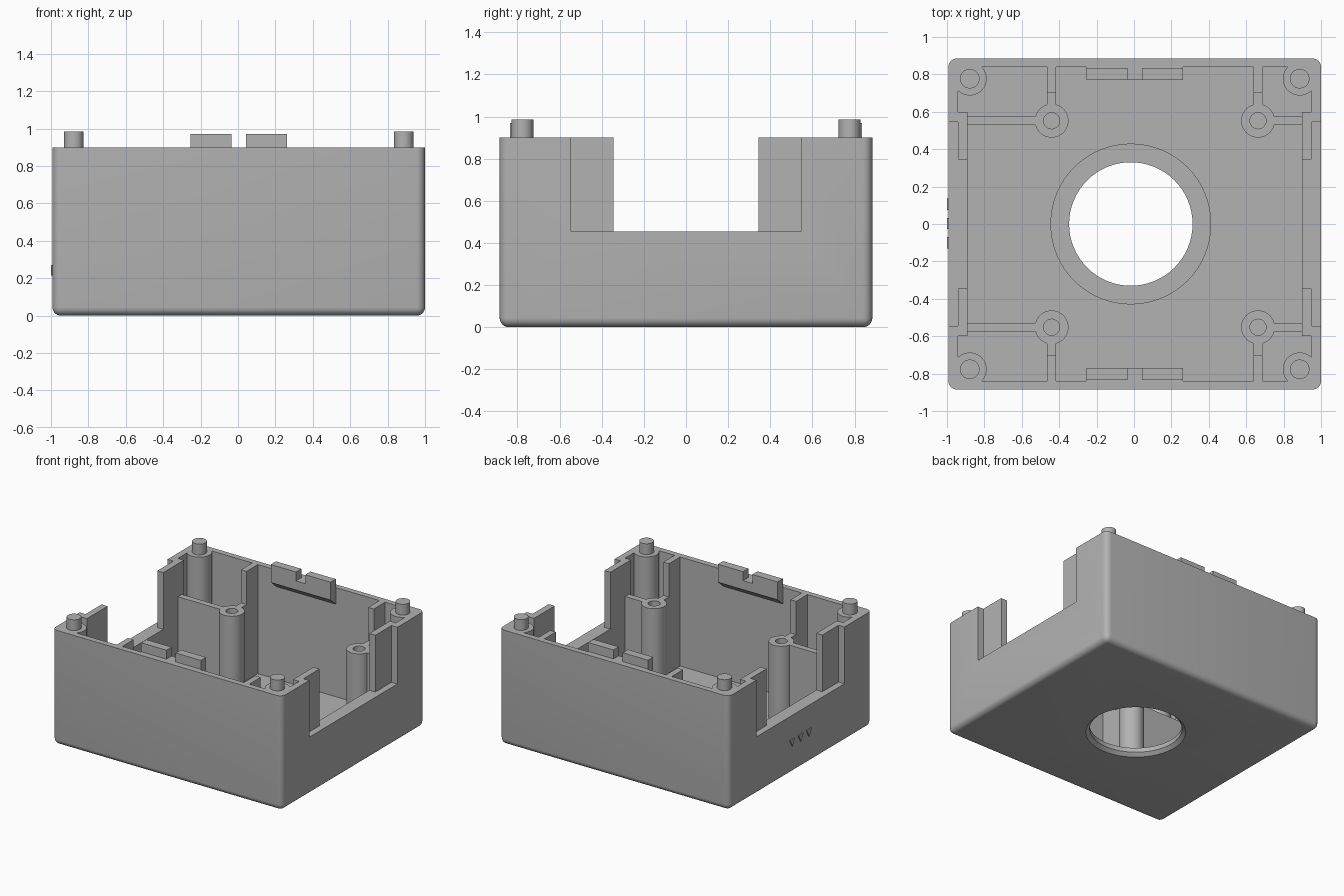
import bpy
import bmesh
import math
from mathutils import Vector

old = bpy.data.objects.get("Cube")
if old:
    bpy.data.objects.remove(old, do_unlink=True)

CX = 0.004                      # middle of the case body
FLOOR, RIM, SILL = 0.045, 0.9, 0.455
OUT_X, OUT_Y = 0.996, 0.885     # outer half sizes
IN_X, IN_Y = 0.945, 0.84        # inner half sizes
LINER_X = 0.893
POST_TOP = 0.64

grey = bpy.data.materials.new("matte grey plastic")
grey.use_nodes = True
GREY = (0.45, 0.45, 0.45, 1)
grey.diffuse_color = GREY
grey.node_tree.nodes["Principled BSDF"].inputs["Base Color"].default_value = GREY


def finish(name, bm, smooth=False):
    bmesh.ops.recalc_face_normals(bm, faces=bm.faces)
    mesh = bpy.data.meshes.new(name)
    bm.to_mesh(mesh)
    bm.free()
    mesh.materials.append(grey)
    ob = bpy.data.objects.new(name, mesh)
    bpy.context.collection.objects.link(ob)
    if smooth:
        shade(ob)
    return ob


def activate(ob):
    bpy.ops.object.select_all(action='DESELECT')
    ob.select_set(True)
    bpy.context.view_layer.objects.active = ob


def shade(ob):
    activate(ob)
    bpy.ops.object.shade_smooth_by_angle(angle=math.radians(30))


def box_bm(lo, hi):
    bm = bmesh.new()
    bmesh.ops.create_cube(bm, size=1)
    lo, hi = Vector(lo), Vector(hi)
    for v in bm.verts:
        v.co = (lo + hi) / 2 + v.co * (hi - lo)
    return bm


def box(name, a, b):
    """Box between any two opposite corners."""
    lo = [min(p) for p in zip(a, b)]
    hi = [max(p) for p in zip(a, b)]
    return finish(name, box_bm(lo, hi))


def prism(name, outline, x0, x1):
    """Extrude a (y, z) outline along x."""
    bm = bmesh.new()
    face = bm.faces.new([bm.verts.new((x0, y, z)) for y, z in outline])
    new = bmesh.ops.extrude_face_region(bm, geom=[face])["geom"]
    moved = [v for v in new if isinstance(v, bmesh.types.BMVert)]
    bmesh.ops.translate(bm, verts=moved, vec=(x1 - x0, 0, 0))
    return finish(name, bm)


def lathe(name, profile, x, y, steps=48, closed=False):
    """Turn an (r, z) profile about a vertical axis at x, y."""
    bm = bmesh.new()
    vs = [bm.verts.new((r, 0, z)) for r, z in profile]
    pairs = list(zip(vs, vs[1:])) + ([(vs[-1], vs[0])] if closed else [])
    es = [bm.edges.new(p) for p in pairs]
    bmesh.ops.spin(bm, geom=vs + es, cent=(0, 0, 0), axis=(0, 0, 1),
                   angle=math.tau, steps=steps)
    bmesh.ops.remove_doubles(bm, verts=bm.verts, dist=1e-5)
    bmesh.ops.translate(bm, verts=bm.verts, vec=(x, y, 0))
    return finish(name, bm, smooth=True)


def cut(ob, cutter):
    mod = ob.modifiers.new("cut", 'BOOLEAN')
    mod.operation, mod.solver, mod.object = 'DIFFERENCE', 'EXACT', cutter
    activate(ob)
    bpy.ops.object.modifier_apply(modifier=mod.name)
    bpy.data.objects.remove(cutter, do_unlink=True)


# Outer shell with rounded uprights and bottom edges
bm = box_bm((CX - OUT_X, -OUT_Y, 0), (CX + OUT_X, OUT_Y, RIM))
edges = [e for e in bm.edges if min(v.co.z for v in e.verts) < 0.01]
bmesh.ops.bevel(bm, geom=edges, offset=0.045, segments=6, profile=0.5,
                affect='EDGES')
shell = finish("case_shell", bm)

# Hollow, side openings and round floor opening
HOLE_X = -0.017
cut(shell, box("cavity", (CX - IN_X, -IN_Y, FLOOR), (CX + IN_X, IN_Y, 2)))
cut(shell, box("side_opening", (-2, -0.545, SILL), (2, 0.545, 2)))
cut(shell, lathe("floor_hole", [(0, -0.1), (0.357, -0.1), (0.357, 0),
                                (0.33, 0.025), (0.33, 0.2), (0, 0.2)],
                 HOLE_X, 0, 64))
shade(shell)

# Low collar around the floor opening
lathe("floor_collar", [(0.33, FLOOR), (0.43, FLOOR), (0.43, 0.06),
                       (0.33, 0.06)], HOLE_X, 0, 64, closed=True)

# Inner side liners, with a narrower opening
liner = [(-0.6, FLOOR), (0.6, FLOOR), (0.6, RIM), (0.345, RIM), (0.345, SILL),
         (-0.345, SILL), (-0.345, RIM), (-0.6, RIM)]
for side, s in (("right", -1), ("left", 1)):
    prism(side + "_liner", liner, CX + s * LINER_X, CX + s * IN_X)

for end, t in (("front", -1), ("back", 1)):
    for side, s, px in (("right", -1, -0.44), ("left", 1, 0.663)):
        tag = end + "_" + side
        # Corner post with locating peg
        lathe(tag + "_corner_post",
              [(0, FLOOR), (0.09, FLOOR), (0.09, RIM), (0.052, RIM),
               (0.052, 0.985), (0, 0.985)], CX + s * 0.882, t * 0.777)
        # Screw post with blind hole
        py = t * 0.552
        lathe(tag + "_screw_post",
              [(0, FLOOR), (0.09, FLOOR), (0.09, POST_TOP), (0.043, POST_TOP),
               (0.043, 0.1), (0, 0.1)], px, py)
        # Ribs tying the screw post to the walls
        box(tag + "_side_rib", (px + s * 0.07, py - 0.024, FLOOR),
            (CX + s * LINER_X, py + 0.024, POST_TOP))
        box(tag + "_low_rib", (px - 0.024, py + t * 0.07, FLOOR),
            (px + 0.024, t * 0.7, POST_TOP))
        box(tag + "_tall_rib", (px - 0.024, t * 0.7, FLOOR),
            (px + 0.024, t * IN_Y, RIM))
        # Snap tab standing above the rim
        box(tag + "_snap_tab", (CX + s * 0.04, t * 0.77, RIM),
            (CX + s * 0.259, t * 0.835, 0.97))
    # Snap ledge with sloping underside
    prism(end + "_snap_ledge",
          [(t * IN_Y, RIM), (t * 0.77, RIM), (t * 0.77, 0.83),
           (t * IN_Y, 0.77)], CX - 0.259, CX + 0.259)

# Three raised arrow marks on the right side
for i in (-1, 0, 1):
    y = 0.003 + i * 0.103
    prism("arrow_mark", [(y - 0.03, 0.27), (y + 0.03, 0.27), (y, 0.215)],
          -1.0, CX - OUT_X)
